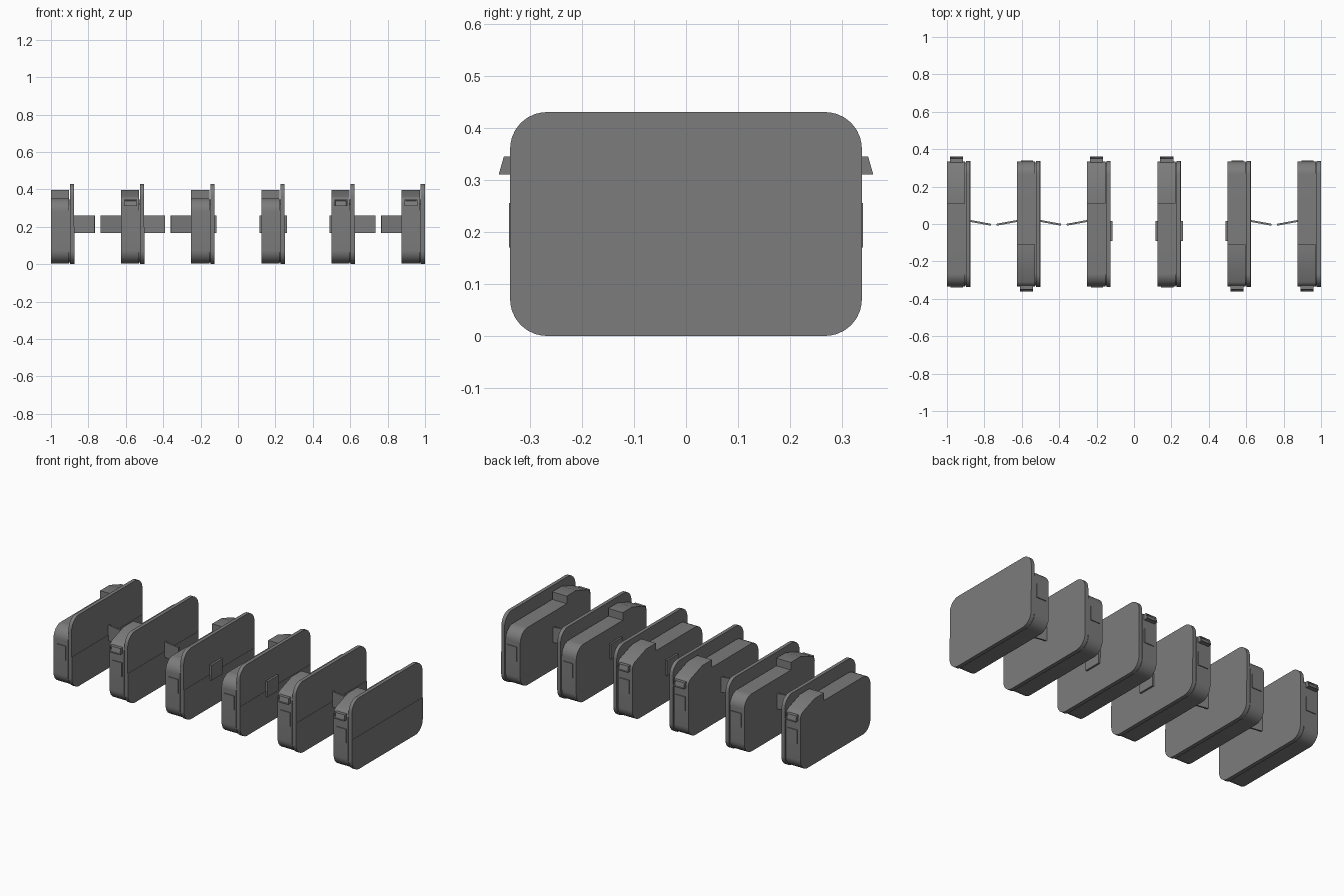
import bpy, bmesh, math
from mathutils import Vector

cube = bpy.data.objects.get("Cube")
if cube:
    bpy.data.objects.remove(cube, do_unlink=True)

grey = bpy.data.materials.new("mid_grey")
grey.use_nodes = True
grey.diffuse_color = (0.2, 0.2, 0.2, 1)
grey.node_tree.nodes["Principled BSDF"].inputs["Base Color"].default_value = (0.2, 0.2, 0.2, 1)


def rounded(points, steps=8):
    """Round each (y, z, radius) corner of a closed outline."""
    out, n = [], len(points)
    for i, (y, z, r) in enumerate(points):
        p = Vector((y, z))
        if r == 0:
            out.append(p)
            continue
        a = (Vector(points[i - 1][:2]) - p).normalized()
        b = (Vector(points[(i + 1) % n][:2]) - p).normalized()
        half = a.angle(b) / 2
        cut = r / math.tan(half)
        centre = p + (a + b).normalized() * (r / math.sin(half))
        v0, v1 = p + a * cut - centre, p + b * cut - centre
        for k in range(steps + 1):
            t = k / steps
            out.append(centre + (v0 * (1 - t) + v1 * t).normalized() * r)
    return out


def finish(bm, name):
    bmesh.ops.recalc_face_normals(bm, faces=bm.faces)
    mesh = bpy.data.meshes.new(name)
    bm.to_mesh(mesh)
    bm.free()
    mesh.materials.append(grey)
    obj = bpy.data.objects.new(name, mesh)
    bpy.context.collection.objects.link(obj)
    bpy.ops.object.select_all(action='DESELECT')
    obj.select_set(True)
    bpy.context.view_layer.objects.active = obj
    bpy.ops.object.shade_smooth_by_angle(angle=math.radians(30))
    return obj


def slab(name, outline, x0, x1):
    """Extrude a side (y, z) outline from x0 to x1."""
    bm = bmesh.new()
    face = bm.faces.new([bm.verts.new((x0, y, z)) for y, z in outline])
    ext = bmesh.ops.extrude_face_region(bm, geom=[face])
    verts = [v for v in ext["geom"] if isinstance(v, bmesh.types.BMVert)]
    bmesh.ops.translate(bm, vec=(x1 - x0, 0, 0), verts=verts)
    return finish(bm, name)


def box(name, x0, x1, y0, y1, z0, z1):
    return slab(name, [(y0, z0), (y1, z0), (y1, z1), (y0, z1)], x0, x1)


def body_outline(d):
    """Rounded body with a raised hump at the end facing d."""
    return rounded([(-0.335 * d, 0.004, 0.07), (0.335 * d, 0.004, 0.07),
                    (0.335 * d, 0.352, 0.04), (0.2 * d, 0.398, 0),
                    (0.11 * d, 0.398, 0), (0.11 * d, 0.352, 0),
                    (-0.335 * d, 0.352, 0.07)])


def hood(x0, d):
    """Wedge on the hump end, with a sunken window."""
    outline = [(0.33 * d, 0.345), (0.35 * d, 0.345), (0.36 * d, 0.31), (0.33 * d, 0.31)]
    obj = slab("end_hood", outline, x0 + 0.015, x0 + 0.085)
    bm = bmesh.new()
    bm.from_mesh(obj.data)
    outer = max(bm.faces, key=lambda f: f.calc_center_median().y * d)
    bmesh.ops.inset_region(bm, faces=[outer], thickness=0.007, depth=0)
    bmesh.ops.inset_region(bm, faces=[outer], thickness=0.002, depth=-0.006)
    bm.to_mesh(obj.data)
    bm.free()


def tab(x, side, is_open):
    """Side flap hinged at x, swung out or folded flat."""
    hinge_y = 0.017
    if is_open:
        tip = Vector((x + side * 0.11, -0.004))
        root = Vector((x - side * 0.004, hinge_y))
        n = (tip - root).orthogonal().normalized() * 0.005
        bm = bmesh.new()
        base = bm.faces.new([bm.verts.new((p.x, p.y, 0.167))
                             for p in (root + n, tip + n, tip - n, root - n)])
        ext = bmesh.ops.extrude_face_region(bm, geom=[base])
        bmesh.ops.translate(bm, vec=(0, 0, 0.093),
                            verts=[v for v in ext["geom"] if isinstance(v, bmesh.types.BMVert)])
        finish(bm, "open_side_tab")
    else:
        xs = sorted((x - side * 0.002, x + side * 0.011))
        box("folded_side_tab", *xs, -0.09, hinge_y, 0.167, 0.26)


PLATE = rounded([(-0.338, 0, 0.07), (0.338, 0, 0.07), (0.338, 0.43, 0.07), (-0.338, 0.43, 0.07)])
COVER = rounded([(-0.338, 0, 0.07), (0.338, 0, 0.07), (0.338, 0.2, 0), (-0.338, 0.2, 0)])
CORE = rounded([(-0.328, 0.01, 0.07), (0.328, 0.01, 0.07), (0.328, 0.345, 0.07), (-0.328, 0.345, 0.07)])

# Per unit: hump direction, left-hand and right-hand tab state in x order
UNITS = [(1, None, True), (-1, True, True), (1, True, False),
         (1, False, False), (-1, False, True), (-1, True, None)]

for i, (d, low_tab, high_tab) in enumerate(UNITS):
    x = -1 + 0.375 * i
    # Main case and tall back plate
    slab("body", body_outline(d), x, x + 0.097)
    slab("spacer", CORE, x + 0.09, x + 0.106)
    slab("tall_plate", PLATE, x + 0.102, x + 0.1235)
    slab("lower_cover", COVER, x + 0.12, x + 0.125)
    hood(x, d)
    # Flush latch plates on both ends
    for e in (-1, 1):
        box("end_latch", x + 0.02, x + 0.085, *sorted((e * 0.33, e * 0.34)), 0.17, 0.255)
    # Side tabs
    if low_tab is not None:
        tab(x, -1, low_tab)
    if high_tab is not None:
        tab(x + 0.125, 1, high_tab)
